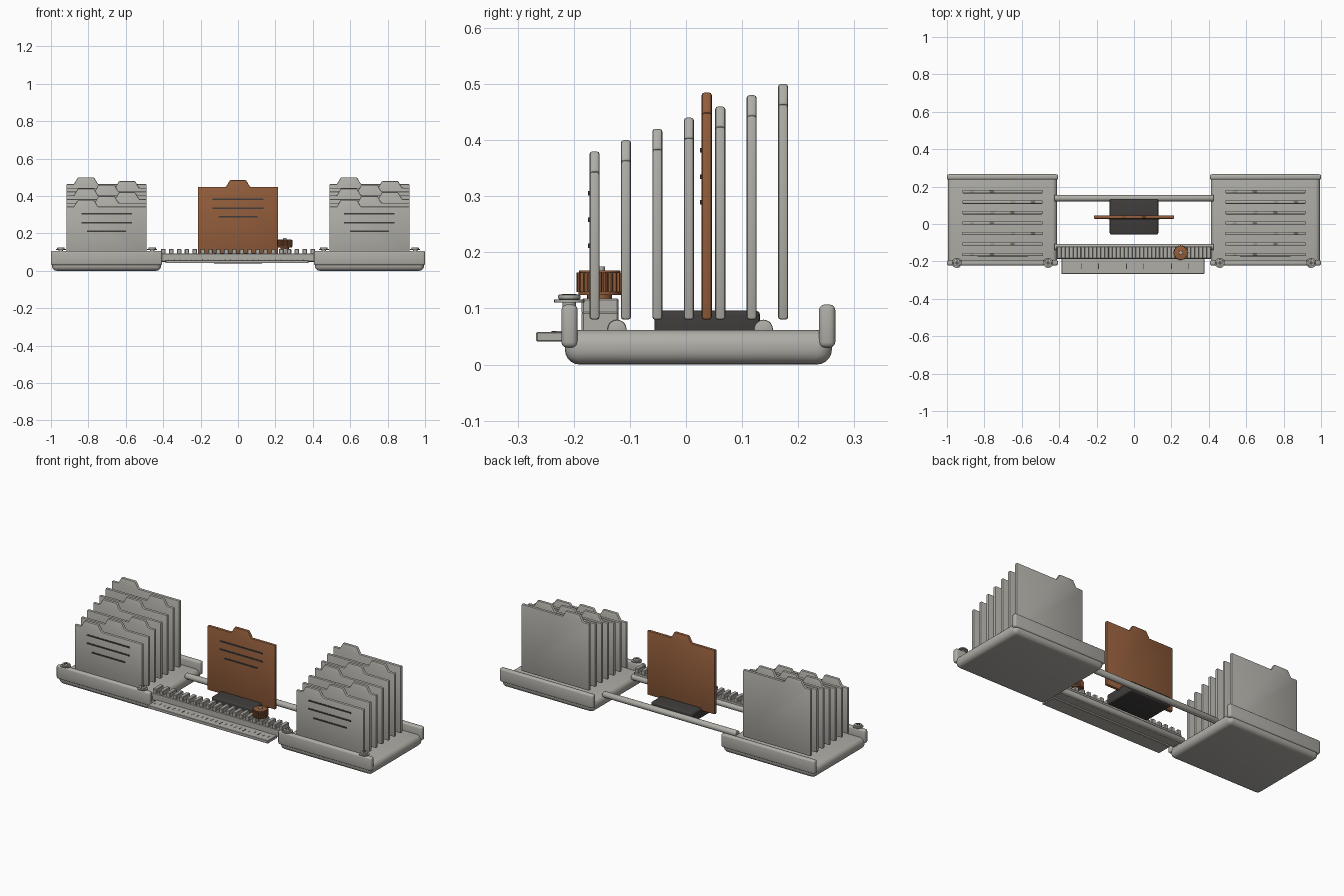
import bpy, bmesh, math

if "Cube" in bpy.data.objects:
    bpy.data.objects.remove(bpy.data.objects["Cube"])


def material(name, rgb):
    m = bpy.data.materials.new(name)
    m.diffuse_color = (*rgb, 1)
    m.use_nodes = True
    m.node_tree.nodes["Principled BSDF"].inputs["Base Color"].default_value = m.diffuse_color
    return m


GREY = material("warm grey", (0.43, 0.42, 0.385))
BROWN = material("rust brown", (0.29, 0.11, 0.044))
DARK = material("charcoal", (0.05, 0.045, 0.044))


def finish(bm, name, mat, bevel=0, segments=3):
    bmesh.ops.recalc_face_normals(bm, faces=bm.faces)
    if bevel:
        sharp = [e for e in bm.edges if e.calc_face_angle(0) > 0.5]
        bmesh.ops.bevel(bm, geom=sharp, offset=bevel, segments=segments,
                        profile=0.5, affect='EDGES', clamp_overlap=True)
    me = bpy.data.meshes.new(name)
    bm.to_mesh(me)
    bm.free()
    me.materials.append(mat)
    ob = bpy.data.objects.new(name, me)
    bpy.context.collection.objects.link(ob)
    bpy.ops.object.select_all(action='DESELECT')
    ob.select_set(True)
    bpy.context.view_layer.objects.active = ob
    bpy.ops.object.shade_smooth_by_angle(angle=math.radians(35))
    return ob


def box(name, x, y, z, mat, bevel=0, segments=3):
    # Box from (min, max) pairs
    bm = bmesh.new()
    bmesh.ops.create_cube(bm, size=1)
    for v in bm.verts:
        for i, (lo, hi) in enumerate((x, y, z)):
            v.co[i] = lo if v.co[i] < 0 else hi
    return finish(bm, name, mat, bevel, segments)


def prism(name, points, direction, mat, bevel=0, segments=2):
    # Extrude a closed profile along a vector
    bm = bmesh.new()
    face = bm.faces.new([bm.verts.new(p) for p in points])
    out = bmesh.ops.extrude_face_region(bm, geom=[face])
    verts = [g for g in out['geom'] if isinstance(g, bmesh.types.BMVert)]
    bmesh.ops.translate(bm, verts=verts, vec=direction)
    return finish(bm, name, mat, bevel, segments)


def disc(name, x, y, z0, z1, radius, mat, bevel=0, sides=24):
    ring = [(x + radius * math.cos(2 * math.pi * i / sides),
             y + radius * math.sin(2 * math.pi * i / sides), z0) for i in range(sides)]
    return prism(name, ring, (0, 0, z1 - z0), mat, bevel)


def rod(name, y, z, x0, x1, radius):
    ring = [(x0, y + radius * math.cos(math.pi * i / 10),
             z + radius * math.sin(math.pi * i / 10)) for i in range(20)]
    return prism(name, ring, (x1 - x0, 0, 0), GREY, 0.003)


def card(name, cx, cy, top, tab, mat):
    # Index card with a tapered tab on its top edge
    half, thick, low = 0.215, 0.018, 0.08
    body, t = top - 0.036, cx + tab
    outline = [(cx - half, low), (cx + half, low), (cx + half, body), (t + 0.064, body),
               (t + 0.043, top), (t - 0.043, top), (t - 0.064, body), (cx - half, body)]
    prism(name, [(x, cy - thick / 2, z) for x, z in outline], (0, thick, 0), mat, 0.005)


def written_lines(name, cx, front, top):
    # Thin dark rules on the card face
    for drop, half in ((0, 0.135), (0.047, 0.135), (0.093, 0.105)):
        z = top - drop
        box(name, (cx - half, cx + half), (front - 0.003, front + 0.002),
            (z - 0.004, z + 0.004), DARK)


# Two trays with lips, screws and stepped cards
for side, label in ((-1, "left"), (1, "right")):
    cx = side * 0.703
    box(label + "_tray", (cx - 0.292, cx + 0.292), (-0.216, 0.26), (0, 0.062), GREY, 0.027, 5)
    for part, y0, y1 in (("front", -0.222, -0.193), ("back", 0.237, 0.266)):
        box(f"{label}_{part}_lip", (cx - 0.297, cx + 0.297), (y0, y1), (0.03, 0.107), GREY, 0.01)
    for dx in (-0.244, 0.244):
        sx, sy = cx + dx, -0.208
        disc(label + "_screw_post", sx, sy, 0.1, 0.113, 0.012, GREY)
        disc(label + "_screw_washer", sx, sy, 0.111, 0.116, 0.027, GREY)
        disc(label + "_screw_head", sx, sy, 0.116, 0.125, 0.02, GREY, 0.003)
        box(label + "_screw_slot", (sx - 0.013, sx + 0.013), (sy - 0.0025, sy + 0.0025),
            (0.122, 0.126), DARK)
        box(label + "_screw_slot", (sx - 0.0025, sx + 0.0025), (sy - 0.013, sy + 0.013),
            (0.122, 0.126), DARK)
    for i in range(7):
        card(f"{label}_card", cx, -0.163 + 0.056 * i, 0.38 + 0.02 * i,
             (-0.11, 0, 0.11)[i % 3], GREY)
    written_lines(label + "_card_line", cx, -0.172, 0.305)

# Central card on its sliding block
card("middle_card", 0, 0.037, 0.485, 0, BROWN)
written_lines("middle_card_line", 0, 0.028, 0.382)
box("slider_block", (-0.13, 0.13), (-0.056, 0.132), (0.038, 0.096), DARK, 0.008)

# Rails joining the trays
rod("back_rail", 0.138, 0.063, -0.425, 0.425, 0.017)
rod("front_rail", -0.123, 0.063, -0.425, 0.425, 0.017)

# Toothed rack
box("rack_bar", (-0.415, 0.415), (-0.186, -0.12), (0.05, 0.094), GREY, 0.003, 1)
for i in range(20):
    x = -0.399 + 0.042 * i
    box("rack_tooth", (x - 0.012, x + 0.012), (-0.186, -0.12), (0.09, 0.118), GREY, 0.003, 1)

# Ruler strip with graduation marks
box("ruler", (-0.388, 0.376), (-0.267, -0.18), (0.041, 0.058), GREY, 0.002, 1)
for i in range(25):
    x = -0.37 + 0.03 * i
    long = i % 8 in (3, 6)
    box("ruler_mark", (x - 0.002, x + 0.002), (-0.24 if long else -0.232, -0.212),
        (0.056, 0.0595), DARK if long else GREY)

# Knurled adjusting knob on a shaft
kx, ky, n = 0.25, -0.154, 24
ring = []
for i in range(n * 4):
    r = 0.041 if i % 4 < 2 else 0.036
    a = 2 * math.pi * i / (n * 4)
    ring.append((kx + r * math.cos(a), ky + r * math.sin(a), 0.129))
prism("knob", ring, (0, 0, 0.035), BROWN)
disc("knob_base", kx, ky, 0.124, 0.13, 0.038, BROWN)
disc("knob_cap", kx, ky, 0.163, 0.168, 0.037, BROWN, 0.002)
disc("knob_shaft", kx, ky, 0.09, 0.175, 0.01, GREY, 0.002)
disc("knob_collar", kx, ky, 0.116, 0.125, 0.022, BROWN)
